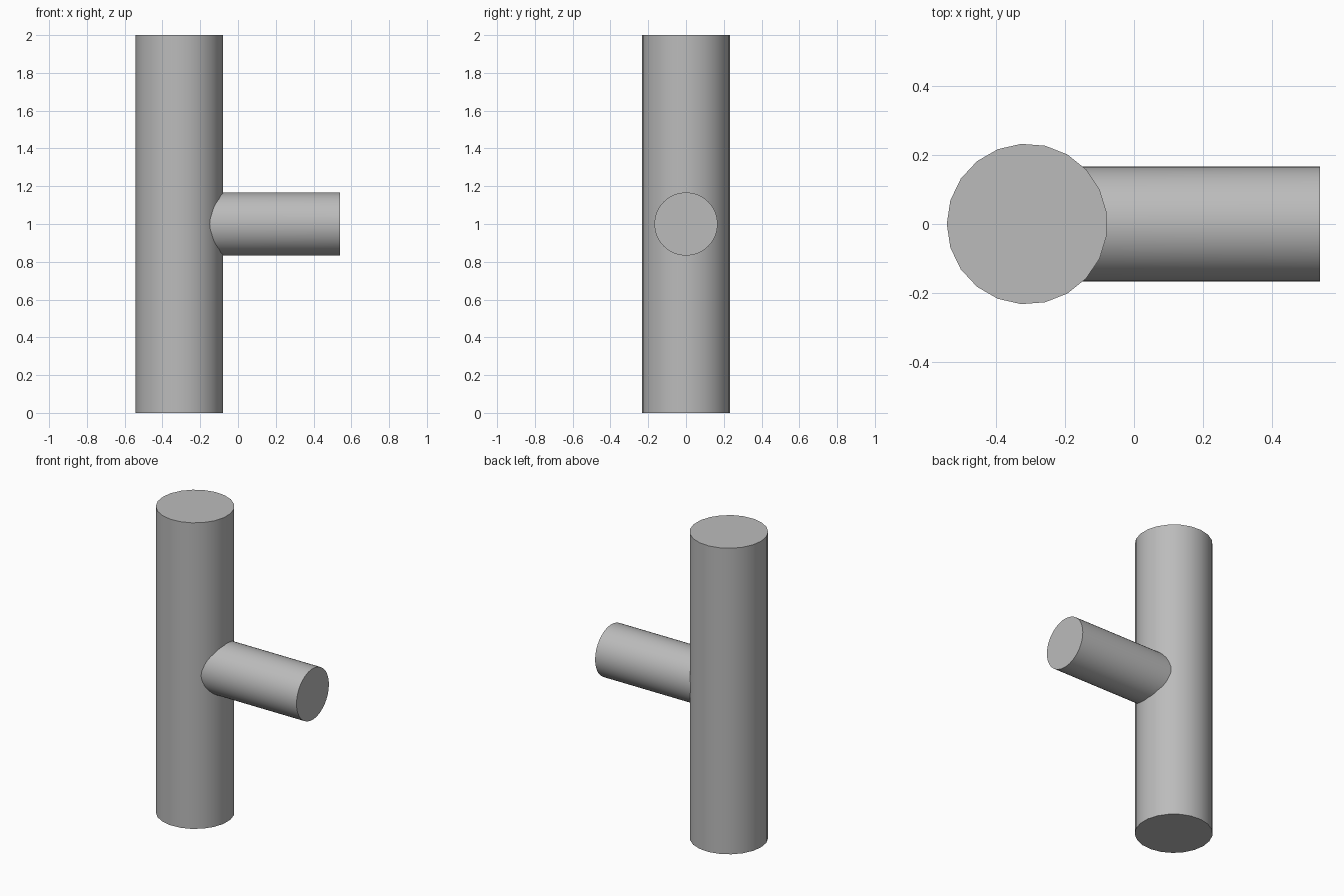
import bpy
import bmesh
from math import cos, sin, pi, sqrt, radians

if "Cube" in bpy.data.objects:
    bpy.data.objects.remove(bpy.data.objects["Cube"])

CENTRE_X, HEIGHT = -0.31, 2.0
OUTER, BORE, BRANCH = 0.233, 0.17, 0.167
BRANCH_END, BRANCH_Z = 0.54, 1.0

grey = bpy.data.materials.new("plain grey")
grey.use_nodes = True
colour = (0.5, 0.5, 0.5, 1)
grey.diffuse_color = colour
grey.node_tree.nodes["Principled BSDF"].inputs["Base Color"].default_value = colour


def finish(name, bm):
    bmesh.ops.recalc_face_normals(bm, faces=bm.faces)
    mesh = bpy.data.meshes.new(name)
    bm.to_mesh(mesh)
    bm.free()
    mesh.materials.append(grey)
    obj = bpy.data.objects.new(name, mesh)
    bpy.context.collection.objects.link(obj)
    bpy.ops.object.select_all(action='DESELECT')
    obj.select_set(True)
    bpy.context.view_layer.objects.active = obj
    bpy.ops.object.shade_smooth_by_angle(angle=radians(35))


def ring(bm, count, place):
    """Closed loop of edges; place(angle) gives each point."""
    verts = [bm.verts.new(place(pi + 2 * pi * i / count)) for i in range(count)]
    return [bm.edges.new((verts[i - 1], verts[i])) for i in range(count)]


def upright_ring(bm, count, radius, z):
    return ring(bm, count, lambda a: (CENTRE_X + radius * cos(a), radius * sin(a), z))


# Upright hollow tube: outer and inner walls, joined by flat rims
bm = bmesh.new()
outer = [upright_ring(bm, 21, OUTER, z) for z in (0, HEIGHT)]
inner = [upright_ring(bm, 18, BORE, z) for z in (0, HEIGHT)]
for wall in (outer, inner):
    bmesh.ops.bridge_loops(bm, edges=wall[0] + wall[1])
for k in (0, 1):
    bmesh.ops.bridge_loops(bm, edges=outer[k] + inner[k])
finish("upright_tube", bm)


# Solid side branch, its root shaped to the curve of the tube
def root(a):
    y = BRANCH * cos(a)
    sunk = OUTER * 0.985
    return (CENTRE_X + sqrt(sunk ** 2 - y ** 2), y, BRANCH_Z + BRANCH * sin(a))


bm = bmesh.new()
start = ring(bm, 48, root)
end = ring(bm, 48, lambda a: (BRANCH_END, BRANCH * cos(a), BRANCH_Z + BRANCH * sin(a)))
bmesh.ops.bridge_loops(bm, edges=start + end)
bmesh.ops.contextual_create(bm, geom=end)
finish("side_branch", bm)
